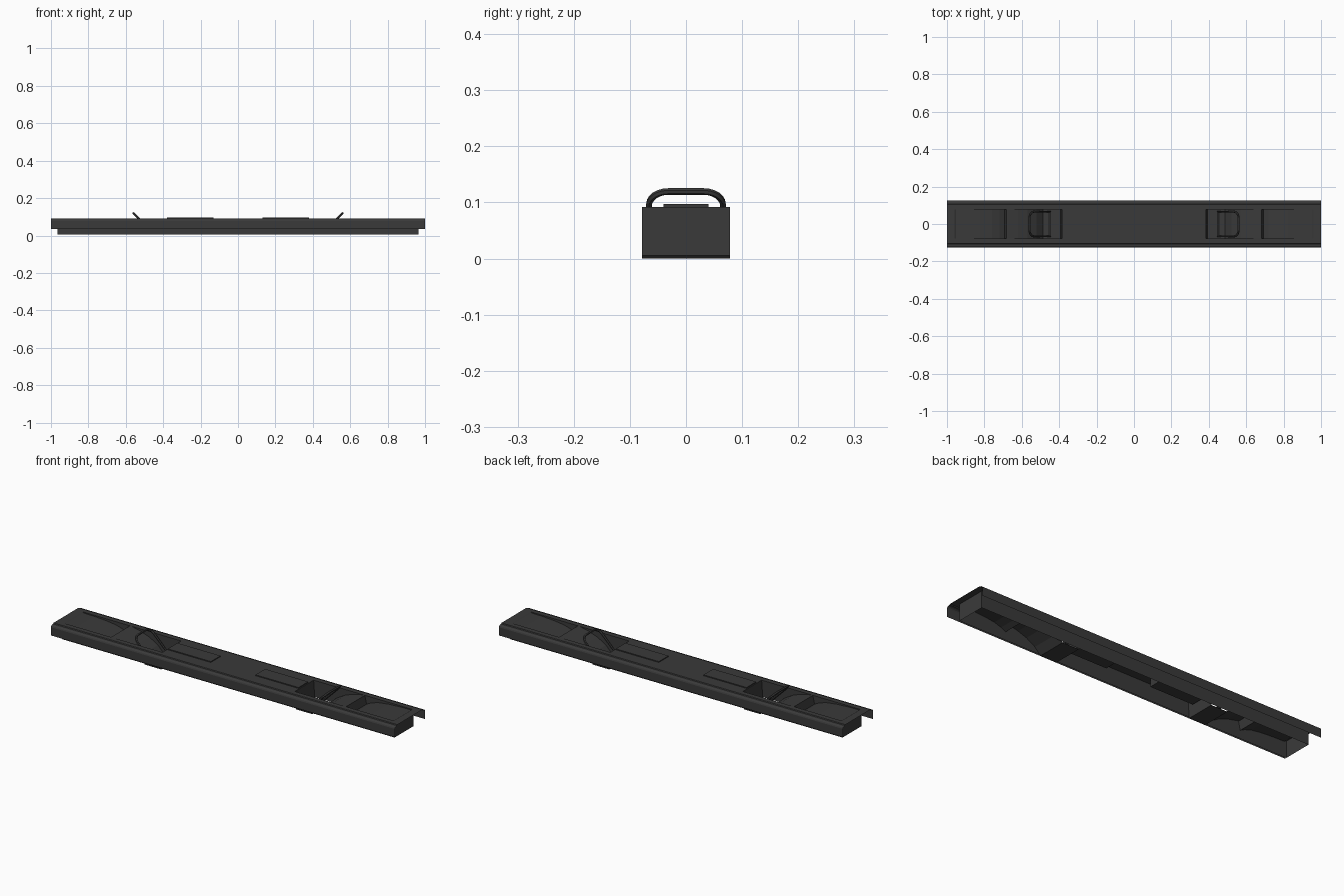
import bpy, bmesh, math

if "Cube" in bpy.data.objects:
    bpy.data.objects.remove(bpy.data.objects["Cube"])

dark = bpy.data.materials.new("dark_plastic")
dark.diffuse_color = (0.042, 0.042, 0.042, 1)
dark.use_nodes = True
dark.node_tree.nodes["Principled BSDF"].inputs["Base Color"].default_value = dark.diffuse_color


def finish(ob, axes=(True, False, False)):
    ob.data.materials.append(dark)
    if any(axes):
        m = ob.modifiers.new("mirror", "MIRROR")
        m.use_axis = axes
    return ob


def mesh_object(name, bm, axes):
    me = bpy.data.meshes.new(name)
    bm.to_mesh(me)
    bm.free()
    ob = bpy.data.objects.new(name, me)
    bpy.context.collection.objects.link(ob)
    return finish(ob, axes)


def sheet(name, start, end, axes):
    """Thin sheet joining two matching point rows."""
    bm = bmesh.new()
    a = [bm.verts.new(p) for p in start]
    b = [bm.verts.new(p) for p in end]
    for i in range(len(a) - 1):
        bm.faces.new((a[i], b[i], b[i + 1], a[i + 1]))
    return mesh_object(name, bm, axes)


def box(name, x0, x1, hy, z0, z1):
    bm = bmesh.new()
    bmesh.ops.create_cube(bm, size=1)
    for v in bm.verts:
        v.co = ((x0 + x1) / 2 + v.co.x * (x1 - x0), v.co.y * 2 * hy,
                (z0 + z1) / 2 + v.co.z * (z1 - z0))
    return mesh_object(name, bm, (True, False, False))


W = 0.078    # half width of the body
TOP = 0.092  # deck height
LOW = 0.005  # bottom edge of the body walls

# Side flange with stepped shoulder and hanging skirt
flange = [(W, TOP), (0.104, TOP), (0.107, 0.088), (0.117, 0.087),
          (0.1225, 0.083), (0.125, 0.077), (0.125, 0.034)]
sheet("side_flange", [(1, y, z) for y, z in flange],
      [(-1, y, z) for y, z in flange], (False, True, False))

# Deck with handle pocket, curved ramp and scooped end recess
deck = [(0, TOP), (0.385, TOP), (0.392, 0.0), (0.487, 0.0), (0.52, 0.034),
        (0.57, 0.063), (0.62, 0.08), (0.675, TOP), (0.683, TOP),
        (0.693, 0.048), (0.72, 0.062), (0.76, 0.074), (0.82, 0.082),
        (0.89, 0.086), (0.952, 0.087), (0.96, TOP), (1.0, TOP)]
sheet("deck", [(x, -W, z) for x, z in deck],
      [(x, W, z) for x, z in deck], (True, False, False))

# Body walls, open underneath
sheet("side_wall", [(0.965, W, LOW), (0.965, W, TOP)],
      [(-0.965, W, LOW), (-0.965, W, TOP)], (False, True, False))
sheet("end_wall", [(0.965, -W, LOW), (0.965, -W, TOP)],
      [(0.965, W, LOW), (0.965, W, TOP)], (True, False, False))

# Raised pads with bodies hanging inside
box("raised_pad", 0.13, 0.38, 0.04, 0.05, 0.097)

# Tilted loop handle: rounded bar bent in a 45 degree plane
R, HY, S = 0.034, 0.066, 0.156
path = [(-HY, 0.0)]
for k in range(7):
    t = math.pi - k * math.pi / 12
    path.append((-HY + R + R * math.cos(t), S - R + R * math.sin(t)))
path += [(-y, s) for y, s in reversed(path)]
cu = bpy.data.curves.new("handle_path", "CURVE")
cu.dimensions = "3D"
cu.bevel_depth = 0.006
cu.bevel_resolution = 1
sp = cu.splines.new("POLY")
sp.points.add(len(path) - 1)
c = math.sqrt(0.5)
for p, (y, s) in zip(sp.points, path):
    p.co = (0.449 + s * c, y, 0.009 + s * c, 1)
sp.use_cyclic_u = True
ob = bpy.data.objects.new("handle_curve", cu)
bpy.context.collection.objects.link(ob)
bpy.ops.object.select_all(action="DESELECT")
bpy.context.view_layer.objects.active = ob
ob.select_set(True)
bpy.ops.object.convert(target="MESH")
handle = bpy.context.object
handle.name = "handle"
bpy.ops.object.shade_smooth_by_angle(angle=math.radians(50))
finish(handle)
